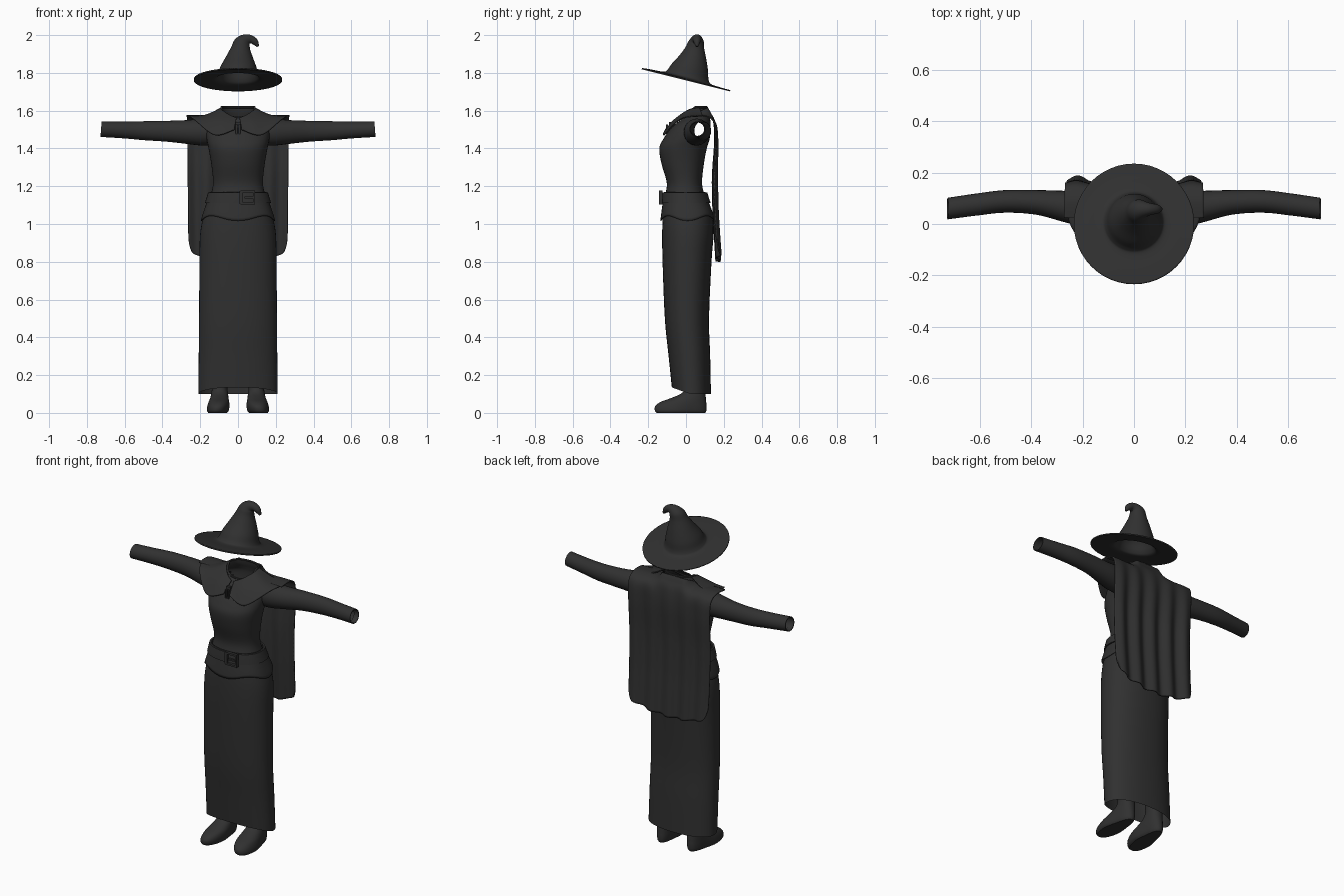
import bpy, bmesh, math
from mathutils import Vector

if "Cube" in bpy.data.objects:
    bpy.data.objects.remove(bpy.data.objects["Cube"])

cloth = bpy.data.materials.new("charcoal_cloth")
cloth.diffuse_color = (0.03, 0.03, 0.03, 1)
cloth.use_nodes = True
cloth.node_tree.nodes["Principled BSDF"].inputs["Base Color"].default_value = cloth.diffuse_color


def finish(name, bm, thick=0, angle=40):
    bmesh.ops.recalc_face_normals(bm, faces=bm.faces)
    me = bpy.data.meshes.new(name)
    bm.to_mesh(me)
    bm.free()
    me.materials.append(cloth)
    ob = bpy.data.objects.new(name, me)
    bpy.context.collection.objects.link(ob)
    if thick:
        mod = ob.modifiers.new("thickness", 'SOLIDIFY')
        mod.thickness, mod.offset = thick, 0
    bpy.ops.object.select_all(action='DESELECT')
    ob.select_set(True)
    bpy.context.view_layer.objects.active = ob
    bpy.ops.object.shade_smooth_by_angle(angle=math.radians(angle))
    return ob


def spline(rows, t):
    """Catmull-Rom through rows of numbers, t in 0..1."""
    n = len(rows) - 1
    i = min(int(t * n), n - 1)
    f = t * n - i
    a, b, c, d = (rows[max(0, min(n, i + k))] for k in (-1, 0, 1, 2))
    return [0.5 * (2*q + (r-p)*f + (2*p-5*q+4*r-s)*f*f + (3*q-p-3*r+s)*f**3)
            for p, q, r, s in zip(a, b, c, d)]


def sheet(rings, closed=True, caps=()):
    bm = bmesh.new()
    vs = [[bm.verts.new(p) for p in ring] for ring in rings]
    n = len(vs[0])
    for a, b in zip(vs, vs[1:]):
        for j in range(n if closed else n - 1):
            k = (j + 1) % n
            bm.faces.new((a[j], a[k], b[k], b[j]))
    for c in caps:
        bm.faces.new(vs[c])
    return bm


N = 48
ANG = [2 * math.pi * j / N for j in range(N)]


def oval(z, rx, yf, yb, front=0, grow=0, power=0.9, cx=0):
    """Horizontal rounded section; front lifts or drops its front edge."""
    pts = []
    for a in ANG:
        c, s = math.cos(a), math.sin(a)
        x = math.copysign(abs(c) ** power, c) * (rx + grow)
        y = (yf + yb) / 2 + math.copysign(abs(s) ** power, s) * ((yb - yf) / 2 + grow)
        pts.append(Vector((cx + x, y, z + front * max(0, -s))))
    return pts


# Dress: height, half width, front y, back y, front edge lift
dress = [(.10, .21, -.075, .132, .035), (.30, .208, -.092, .128, 0), (.50, .206, -.112, .122, 0),
         (.80, .204, -.124, .135, 0), (.95, .2, -.126, .146, 0), (1.05, .18, -.122, .138, 0),
         (1.15, .146, -.11, .10, 0), (1.22, .132, -.102, .085, 0), (1.32, .142, -.13, .095, 0),
         (1.40, .156, -.141, .11, 0), (1.45, .166, -.12, .125, 0), (1.50, .168, -.085, .13, 0),
         (1.54, .155, -.055, .13, -.01), (1.565, .12, -.035, .125, -.02),
         (1.59, .096, -.025, .117, -.035), (1.622, .088, -.015, .11, -.055)]
bm = sheet([oval(*spline(dress, i / 75)) for i in range(76)])
# Open armholes
hole = [f for f in bm.faces if abs(f.calc_center_median().x) > .1 and
        math.hypot(f.calc_center_median().y - .06, f.calc_center_median().z - 1.492) < .05]
bmesh.ops.delete(bm, geom=hole, context='FACES')
finish("dress", bm)


def dress_at(z, grow):
    for a, b in zip(dress, dress[1:]):
        if a[0] <= z <= b[0]:
            f = (z - a[0]) / (b[0] - a[0])
            row = [p + (q - p) * f for p, q in zip(a, b)]
            return oval(*row[:4], grow=grow)


# Rolled neckline
rim = oval(*dress[-1])
rings = []
for k in range(9):
    a = 2 * math.pi * k / 8
    rings.append([p + Vector((p.x, p.y - .045, 0)).normalized() * .006 * math.cos(a)
                  + Vector((0, 0, .006 * math.sin(a) - .004)) for p in rim])
finish("neck_band", sheet(rings))

# Short overskirt with a scalloped hem
rings = []
for i in range(11):
    t = i / 10
    ring = dress_at(1.17 - .14 * t, .006 + .004 * t)
    for a, p in zip(ANG, ring):
        p.z -= .013 * t * math.cos(4 * a)
    rings.append(ring)
finish("overskirt", sheet(rings), .004)

# Belt and buckle
levels = [(1.112, .008), (1.112, .016), (1.14, .017), (1.168, .016), (1.168, .008)]
finish("belt", sheet([dress_at(z, g) for z, g in levels]), angle=30)


def box(bm, centre, size):
    for v in bmesh.ops.create_cube(bm, size=1)['verts']:
        v.co = Vector(centre) + Vector([v.co[k] * size[k] for k in range(3)])


bm = bmesh.new()
for s in (-1, 1):
    box(bm, (.052 + s * .032, -.133, 1.14), (.011, .018, .074))
    box(bm, (.052, -.133, 1.14 + s * .032), (.075, .018, .011))
box(bm, (.06, -.138, 1.14), (.05, .012, .009))
box(bm, (.015, -.132, 1.14), (.012, .014, .07))
finish("buckle", bm)

# Sleeves: x, centre y, centre z, y radius, z radius
sleeve = [(.13, .055, 1.485, .068, .07), (.20, .058, 1.487, .067, .071), (.27, .068, 1.487, .061, .063),
          (.38, .084, 1.491, .048, .055), (.50, .088, 1.494, .044, .05),
          (.61, .076, 1.498, .043, .044), (.725, .06, 1.502, .042, .041)]
for s, side in ((-1, "left"), (1, "right")):
    rings = []
    for i in range(41):
        x, y, z, ry, rz = spline(sleeve, i / 40)
        rings.append([Vector((s * (x - .08 * rz * math.sin(a) * (x > .6)), y + ry * math.cos(a),
                              z + rz * math.sin(a))) for a in ANG[::2]])
    # Turned-in cuff
    x = rings[-1]
    c = sum(x, Vector()) / len(x)
    rings += [[c + (p - c) * .9 for p in x], [c + (p - c) * .86 - Vector((s * .03, 0, 0)) for p in x]]
    finish(side + "_sleeve", sheet(rings))

# Cape: back panel over the shoulders, folds deepening toward the hem
cols, rows_n = 65, 50
rings = []
for i in range(rows_n + 1):
    t = i / rows_n
    row = []
    for j in range(cols):
        u = 2 * j / (cols - 1) - 1
        w = max(0, min(1, (abs(u) * .27 - .07) / .06))
        w = w * w * (3 - 2 * w)
        hem = .80 + .05 * u * u + .05 * max(0, (abs(u) - .86) / .14) ** 3
        path = [(.113 - .09 * w, 1.615 - .045 * w), (.127 - .03 * w, 1.59 - .017 * w),
                (.15, 1.54), (.16, 1.44), (.153, 1.26), (.156, 1.08), (.164, .94), (.172, hem)]
        y, z = spline(path, t)
        fold = min(1, max(0, t - .2) * 2.5)
        y += .011 * fold * math.cos(u * 15) + .008 * fold * (abs(u) - .5)
        row.append((u * (.272 - .012 * t), y, z))
    rings.append(row)
finish("cape_back", sheet(rings, False), .007)

# Cape yoke: wraps from the front opening around both shoulders
for s, side in ((-1, "left"), (1, "right")):
    inner = [(.008, -.045, 1.556), (.05, -.022, 1.575), (.088, .025, 1.602), (.09, .075, 1.61)]
    middle = [(.014, -.074, 1.528), (.09, -.066, 1.537), (.165, .0, 1.568), (.17, .09, 1.572)]
    outer = [(.02, -.105, 1.495), (.125, -.112, 1.468), (.235, -.022, 1.552), (.27, .09, 1.568)]
    rings = []
    for i in range(13):
        row = []
        for j in range(25):
            x, y, z = spline([spline(c, j / 24) for c in (inner, middle, outer)], i / 12)
            row.append((s * x, y - .004, z + .004))
        rings.append(row)
    finish(side + "_cape_yoke", sheet(rings, False), .006)

# Neck tie
bm = bmesh.new()
box(bm, (0, -.083, 1.532), (.026, .016, .018))
for s in (-1, 1):
    box(bm, (s * .008, -.1, 1.502), (.009, .012, .05))
finish("neck_tie", bm)

# Shoes: height, half width, toe y, heel y
shoe = [(0, .05, -.155, .102), (.012, .058, -.165, .108), (.035, .059, -.163, .109),
        (.058, .056, -.135, .107), (.08, .05, -.075, .105), (.105, .044, -.022, .102),
        (.14, .041, .0, .1), (.22, .043, .0, .1)]
for s, side in ((-1, "left"), (1, "right")):
    rings = []
    for i in range(29):
        z, rx, yf, yb = spline(shoe, i / 28)
        ring = oval(max(z, 0), rx, yf, yb)
        for p in ring:
            low = max(0, 1 - z / .1)
            p.x *= 1 - .22 * low * max(0, min(1, (p.y + .05) / .08))
            p.x = s * (.097 + p.x + low * (.008 - .06 * p.y))
        rings.append(ring)
    finish(side + "_shoe", sheet(rings, caps=(0, -1)))

# Hat: centre x, y, z, radius, front-to-back slope, sideways lean
hat = [(0, 0, 1.764, .234, -.25, 0), (0, .0, 1.767, .18, -.26, 0), (0, .006, 1.770, .125, -.26, 0),
       (0, .01, 1.788, .106, -.24, 0), (.002, .021, 1.83, .092, -.2, 0),
       (.008, .035, 1.88, .069, -.12, .05), (.014, .046, 1.93, .047, -.05, .12),
       (.022, .053, 1.963, .038, 0, .3), (.042, .057, 1.977, .027, 0, .9),
       (.066, .058, 1.979, .019, 0, 1.5), (.09, .058, 1.965, .014, 0, 2.2),
       (.104, .058, 1.942, .004, 0, 2.8)]
rings = []
for i in range(67):
    x, y, z, r, slope, lean = spline(hat, i / 66)
    rings.append([(x + r * math.cos(a) * math.cos(lean), y + r * math.sin(a),
                   z + r * math.sin(a) * slope - r * math.cos(a) * math.sin(lean)) for a in ANG])
finish("pointed_hat", sheet(rings, caps=(-1,)), .007)
